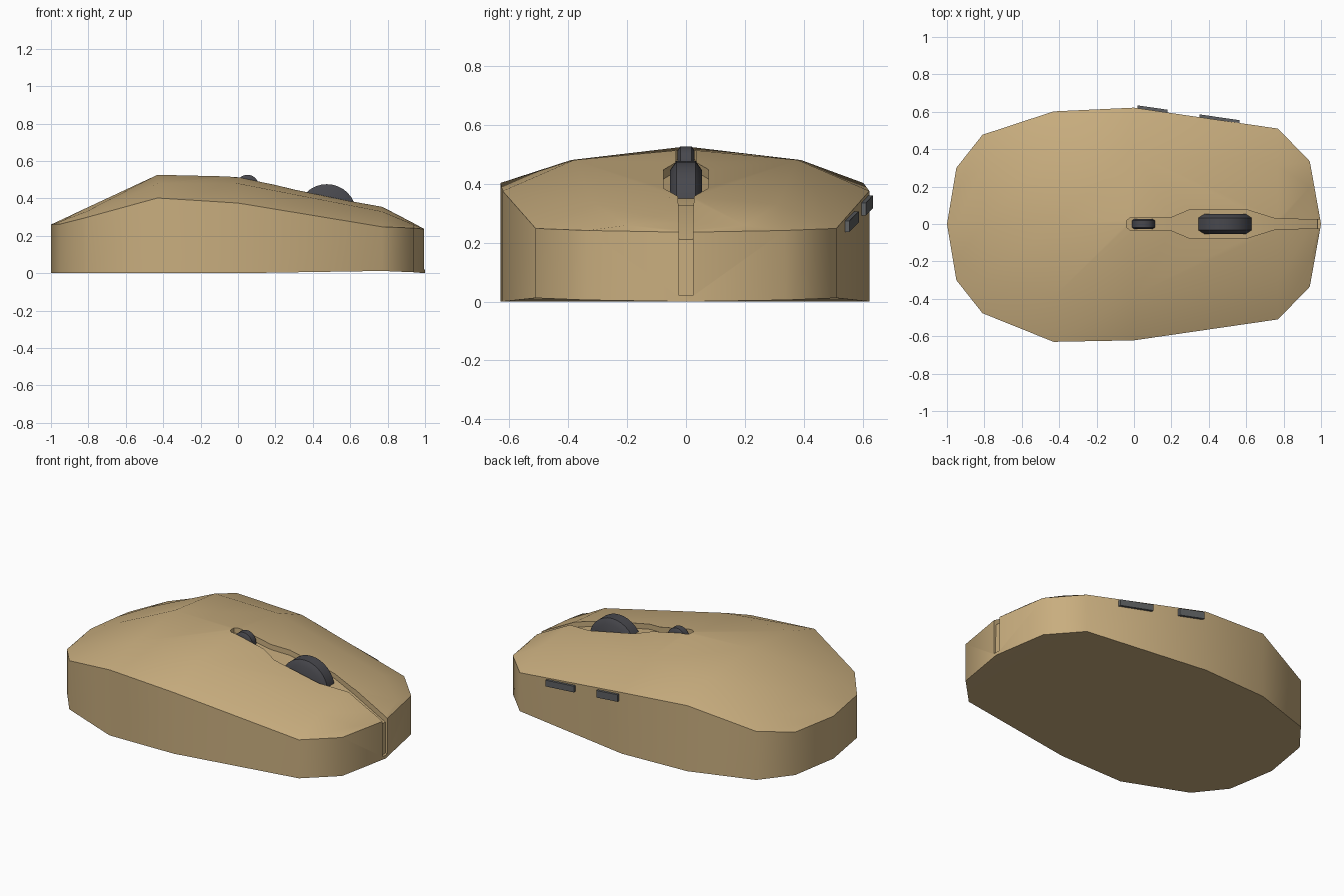
import bpy, bmesh, math
from mathutils import Matrix, Vector

if "Cube" in bpy.data.objects:
    bpy.data.objects.remove(bpy.data.objects["Cube"])


def material(name, rgb):
    m = bpy.data.materials.new(name)
    m.diffuse_color = (*rgb, 1)
    m.use_nodes = True
    m.node_tree.nodes["Principled BSDF"].inputs["Base Color"].default_value = m.diffuse_color
    return m


TAN = material("tan shell", (0.58, 0.42, 0.21))
DARK = material("dark rubber", (0.065, 0.065, 0.075))
GREY = material("grey button", (0.12, 0.125, 0.13))


def make(name, bm, mat):
    bmesh.ops.recalc_face_normals(bm, faces=bm.faces)
    me = bpy.data.meshes.new(name)
    bm.to_mesh(me)
    bm.free()
    me.materials.append(mat)
    ob = bpy.data.objects.new(name, me)
    bpy.context.collection.objects.link(ob)
    return ob


def select(ob):
    bpy.ops.object.select_all(action='DESELECT')
    ob.select_set(True)
    bpy.context.view_layer.objects.active = ob


def smooth(ob, deg):
    select(ob)
    bpy.ops.object.shade_smooth_by_angle(angle=math.radians(deg))


def loft(sections, weld=True):
    """Skin closed cross-sections and cap both ends."""
    bm = bmesh.new()
    rings = [[bm.verts.new(p) for p in s] for s in sections]
    n = len(rings[0])
    for a, b in zip(rings, rings[1:]):
        for i in range(n):
            j = (i + 1) % n
            bm.faces.new((a[i], a[j], b[j], b[i]))
    if not weld:
        bm.faces.new(rings[0])
        bm.faces.new(rings[-1])
    else:
        bmesh.ops.remove_doubles(bm, verts=bm.verts, dist=1e-4)
    return bm


# shell: x, y left, y right, base z, rim z, mid y, mid z, ridge z
stations = [
    (-1.00, 0.000, 0.000, 0.0, 0.260, 0.00, 0.260, 0.260),
    (-0.95, 0.300, 0.300, 0.0, 0.263, 0.19, 0.276, 0.283),
    (-0.81, 0.477, 0.477, 0.0, 0.298, 0.30, 0.330, 0.349),
    (-0.43, 0.630, 0.602, 0.0, 0.402, 0.39, 0.480, 0.526),
    (0.00, 0.622, 0.622, 0.0, 0.375, 0.38, 0.480, 0.516),
    (0.77, 0.510, 0.510, 0.012, 0.248, 0.31, 0.330, 0.357),
    (0.94, 0.335, 0.335, 0.005, 0.241, 0.20, 0.259, 0.268),
    (1.00, 0.000, 0.000, 0.0, 0.235, 0.00, 0.235, 0.235),
]
shell = make("shell", loft(
    [[(x, -l, b), (x, -l, rim), (x, -m, mz), (x, 0, top), (x, m, mz), (x, r, rim), (x, r, b)]
     for x, l, r, b, rim, m, mz, top in stations]), TAN)

# centre groove cutter: x, half width, floor z
groove = [(-0.04, 0.018, 0.485), (-0.02, 0.033, 0.48), (0.20, 0.035, 0.44),
          (0.30, 0.077, 0.415), (0.60, 0.077, 0.355), (0.76, 0.027, 0.325),
          (0.982, 0.024, 0.21), (0.983, 0.024, 0.02), (1.1, 0.024, 0.02)]
cutter = make("groove_cutter", loft(
    [[(x, -w, z), (x, -w, 0.8), (x, w, 0.8), (x, w, z)] for x, w, z in groove],
    weld=False), TAN)
cutter.hide_render = True
mod = shell.modifiers.new("groove", 'BOOLEAN')
mod.operation = 'DIFFERENCE'
mod.solver = 'EXACT'
mod.object = cutter
select(shell)
bpy.ops.object.modifier_apply(modifier=mod.name)
bpy.data.objects.remove(cutter)
smooth(shell, 45)


# scroll wheels
def wheel(name, x, z, radius, half, bevel):
    prof = [(-half, 0), (-half, radius - bevel), (-half + bevel * 0.7, radius),
            (half - bevel * 0.7, radius), (half, radius - bevel), (half, 0)]
    bm = bmesh.new()
    n = 32
    rings = [[bm.verts.new((x + r * math.cos(2 * math.pi * k / n), y,
                            z + r * math.sin(2 * math.pi * k / n))) for k in range(n)]
             for y, r in prof[1:-1]]
    for a, b in zip(rings, rings[1:]):
        for k in range(n):
            bm.faces.new((a[k], a[(k + 1) % n], b[(k + 1) % n], b[k]))
    bm.faces.new(rings[0])
    bm.faces.new(rings[-1])
    smooth(make(name, bm, DARK), 50)


wheel("scroll_wheel", 0.475, 0.319, 0.157, 0.054, 0.03)
wheel("small_wheel", 0.05, 0.465, 0.061, 0.028, 0.013)


# thumb buttons, laid along the tapering side wall and sloping with the rim
def thumb_button(name, x0, x1, z0, z1, height):
    bm = bmesh.new()
    wall = lambda x: 0.622 - 0.1455 * x
    cs = []
    for x, z in ((x0, z0), (x1, z1)):
        y = wall(x)
        cs.append([(x, y - 0.02, z), (x, y + 0.015, z),
                   (x, y + 0.015, z + height), (x, y - 0.02, z + height)])
    bm.free()
    make(name, loft(cs, weld=False), GREY)


thumb_button("rear_thumb_button", 0.02, 0.18, 0.317, 0.292, 0.043)
thumb_button("front_thumb_button", 0.35, 0.565, 0.268, 0.236, 0.038)
